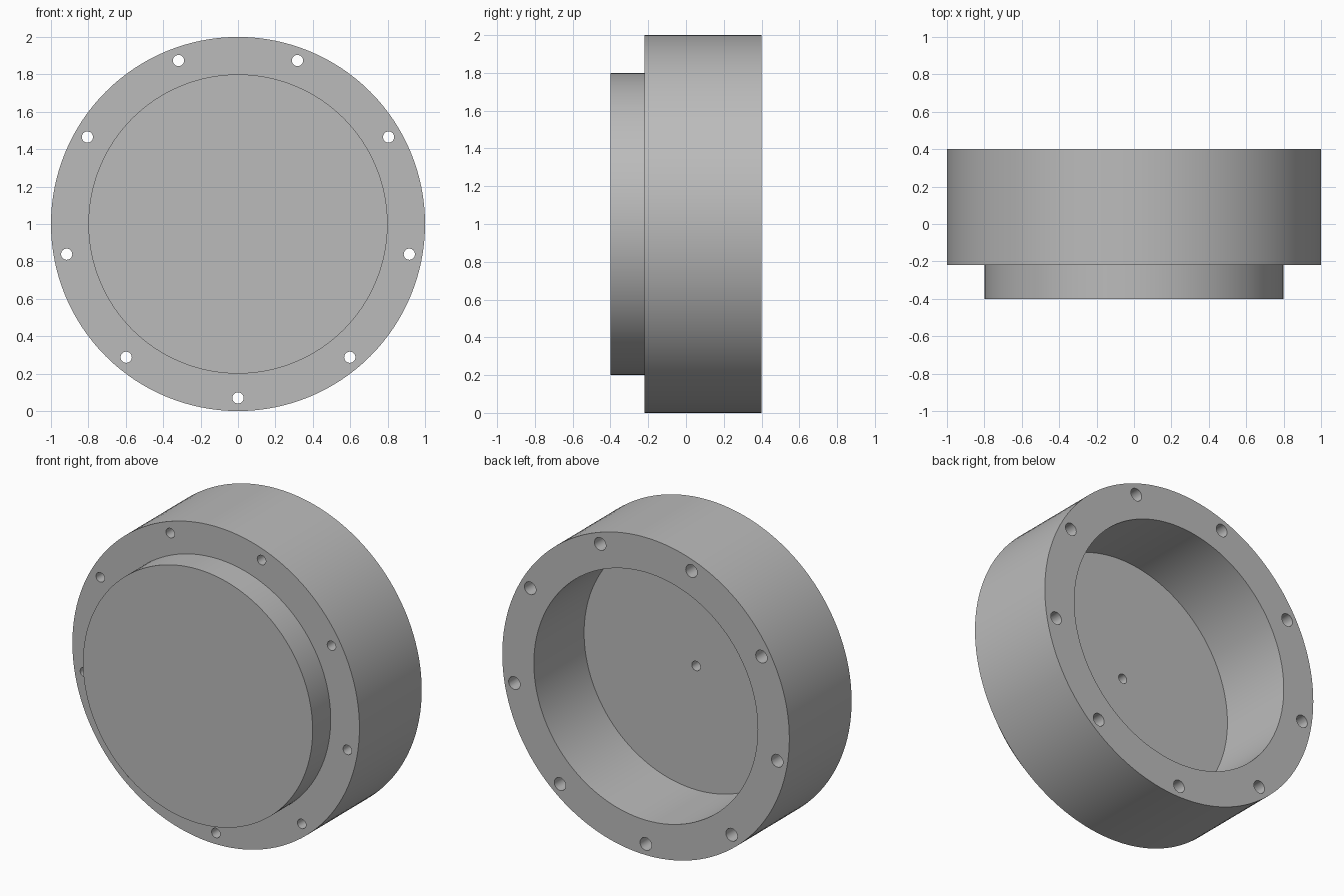
import bpy
import bmesh
from math import sin, cos, pi, radians

if "Cube" in bpy.data.objects:
    bpy.data.objects.remove(bpy.data.objects["Cube"], do_unlink=True)


def lathe(bm, profile, segments, cx=0.0, cz=1.0):
    """Turn (radius, y) points about an axis along y and cap both ends."""
    rings = []
    for r, y in profile:
        rings.append([bm.verts.new((cx + r * cos(2 * pi * i / segments), y,
                                    cz + r * sin(2 * pi * i / segments)))
                      for i in range(segments)])
    for a, b in zip(rings, rings[1:]):
        for i in range(segments):
            j = (i + 1) % segments
            bm.faces.new((a[i], a[j], b[j], b[i]))
    bm.faces.new(rings[0])
    bm.faces.new(rings[-1])


def to_object(bm, name):
    bmesh.ops.recalc_face_normals(bm, faces=bm.faces)
    mesh = bpy.data.meshes.new(name)
    bm.to_mesh(mesh)
    bm.free()
    obj = bpy.data.objects.new(name, mesh)
    bpy.context.collection.objects.link(obj)
    return obj


# Housing: raised front boss, wide flange, deep round pocket at the back
FRONT, STEP, BACK, FLOOR = -0.4, -0.22, 0.4, -0.1
BOSS_R, OUTER_R, POCKET_R = 0.8, 1.0, 0.78
bm = bmesh.new()
lathe(bm, [(BOSS_R, FRONT), (BOSS_R, STEP), (OUTER_R, STEP),
           (OUTER_R, BACK), (POCKET_R, BACK), (POCKET_R, FLOOR)], 128)
housing = to_object(bm, "housing")

# Cutter: nine stepped bolt holes and one blind hole in the pocket floor
HOLE_R, BORE_R, BOLT_CIRCLE, BOLTS = 0.03, 0.04, 0.93, 9
bm = bmesh.new()
for k in range(BOLTS):
    a = radians(-90) + 2 * pi * k / BOLTS
    lathe(bm, [(HOLE_R, STEP - 0.1), (HOLE_R, 0.1), (BORE_R, 0.1), (BORE_R, BACK + 0.1)],
          24, BOLT_CIRCLE * cos(a), 1 + BOLT_CIRCLE * sin(a))
lathe(bm, [(HOLE_R, FLOOR - 0.15), (HOLE_R, FLOOR + 0.1)], 24)
cutter = to_object(bm, "hole_cutter")
cutter.hide_render = True

cut = housing.modifiers.new("holes", 'BOOLEAN')
cut.operation = 'DIFFERENCE'
cut.solver = 'EXACT'
cut.object = cutter
bpy.ops.object.select_all(action='DESELECT')
housing.select_set(True)
bpy.context.view_layer.objects.active = housing
bpy.ops.object.modifier_apply(modifier=cut.name)
bpy.data.objects.remove(cutter, do_unlink=True)

# Plain grey metal
grey = bpy.data.materials.new("grey_metal")
grey.use_nodes = True
colour = (0.5, 0.5, 0.5, 1)
grey.diffuse_color = colour
grey.node_tree.nodes["Principled BSDF"].inputs["Base Color"].default_value = colour
housing.data.materials.clear()
housing.data.materials.append(grey)

bpy.ops.object.shade_smooth_by_angle(angle=radians(30))
